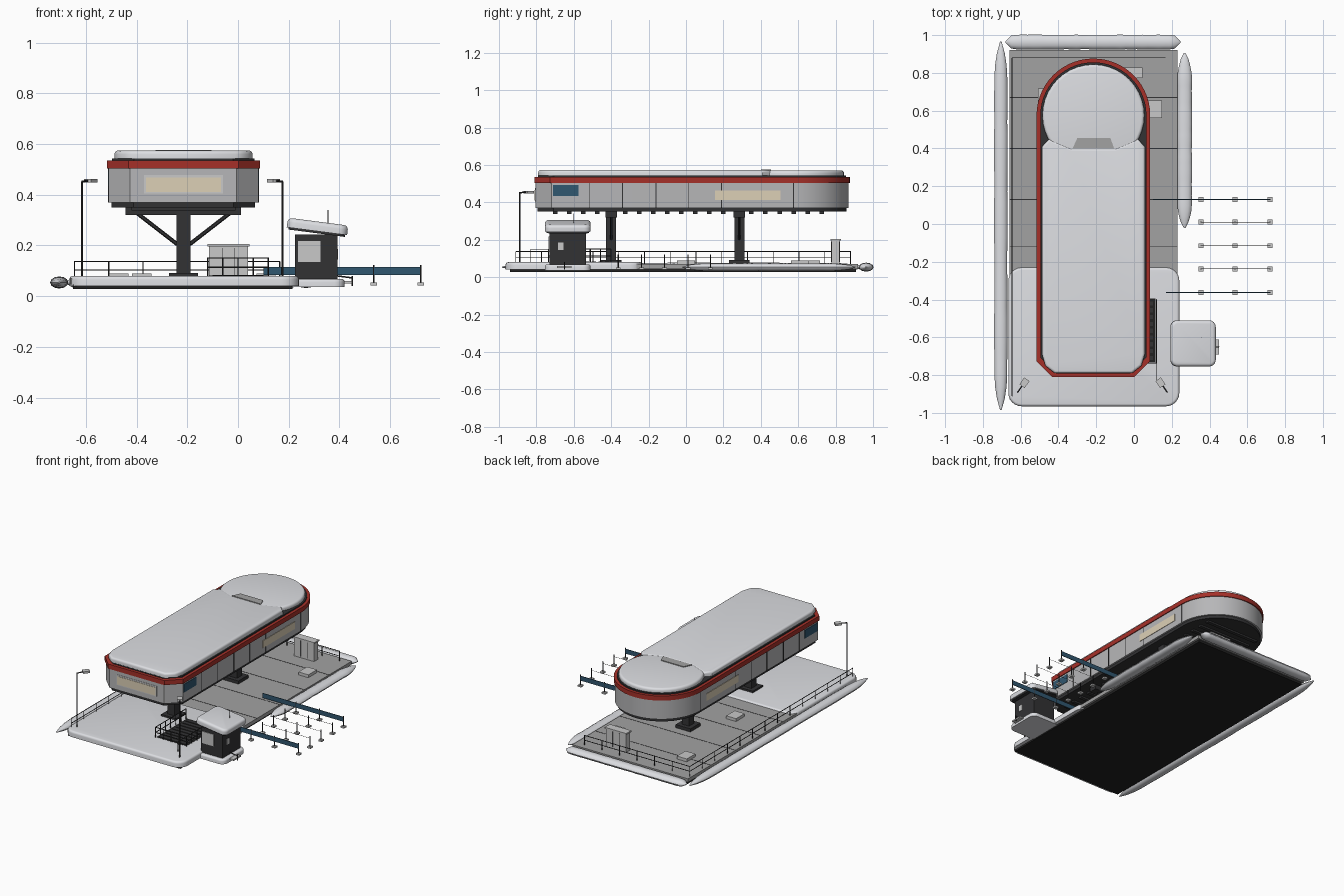
import bpy, bmesh, math, random
from mathutils import Vector, Matrix

if "Cube" in bpy.data.objects:
    bpy.data.objects.remove(bpy.data.objects["Cube"])

random.seed(4)


def material(name, r, g, b):
    m = bpy.data.materials.new(name)
    m.diffuse_color = (r, g, b, 1)
    m.use_nodes = True
    m.node_tree.nodes["Principled BSDF"].inputs["Base Color"].default_value = m.diffuse_color
    return m


SNOW = material("snow", 0.72, 0.73, 0.76)
DECK = material("deck grey", 0.36, 0.36, 0.36)
WALL = material("wall grey", 0.47, 0.47, 0.48)
PALE = material("pale metal", 0.58, 0.58, 0.58)
RED = material("red band", 0.38, 0.03, 0.022)
CREAM = material("cream window", 0.72, 0.63, 0.47)
BLUE = material("blue panel", 0.03, 0.095, 0.16)
DARK = material("dark steel", 0.032, 0.032, 0.034)
BLACK = material("black underside", 0.015, 0.015, 0.015)


def finish(name, bm, mat, smooth=False):
    bmesh.ops.recalc_face_normals(bm, faces=bm.faces)
    me = bpy.data.meshes.new(name)
    bm.to_mesh(me)
    bm.free()
    me.materials.append(mat)
    ob = bpy.data.objects.new(name, me)
    bpy.context.collection.objects.link(ob)
    if smooth:
        bpy.ops.object.select_all(action='DESELECT')
        ob.select_set(True)
        bpy.context.view_layer.objects.active = ob
        bpy.ops.object.shade_smooth_by_angle(angle=math.radians(40))
    return ob


def boxes(name, mat, *spans):
    """Each span is (x0, x1, y0, y1, z0, z1)."""
    bm = bmesh.new()
    for x0, x1, y0, y1, z0, z1 in spans:
        m = Matrix.Translation(((x0 + x1) / 2, (y0 + y1) / 2, (z0 + z1) / 2))
        bmesh.ops.create_cube(bm, size=1, matrix=m @ Matrix.Diagonal((x1 - x0, y1 - y0, z1 - z0, 1)))
    return finish(name, bm, mat)


def rods(name, mat, radius, pairs, sides=6):
    bm = bmesh.new()
    for p, q in pairs:
        p, q = Vector(p), Vector(q)
        d = q - p
        m = Matrix.Translation((p + q) / 2) @ d.to_track_quat('Z', 'Y').to_matrix().to_4x4()
        bmesh.ops.create_cone(bm, cap_ends=True, segments=sides, radius1=radius, radius2=radius,
                              depth=d.length, matrix=m)
    return finish(name, bm, mat)


def prism(name, mat, outline, z0, z1, bevel=0, smooth=True):
    bm = bmesh.new()
    f = bm.faces.new([bm.verts.new((x, y, z0)) for x, y in outline])
    top = bmesh.ops.extrude_face_region(bm, geom=[f])
    bmesh.ops.translate(bm, vec=(0, 0, z1 - z0), verts=[v for v in top['geom'] if isinstance(v, bmesh.types.BMVert)])
    if bevel:
        edges = [e for e in bm.edges if all(v.co.z > z1 - 1e-5 for v in e.verts)]
        bmesh.ops.bevel(bm, geom=edges, offset=bevel, segments=4, profile=0.5, affect='EDGES')
    return finish(name, bm, mat, smooth)


def rounded(x0, x1, y0, y1, r, n=6):
    pts = []
    for i, (cx, cy) in enumerate([(x1 - r, y1 - r), (x0 + r, y1 - r), (x0 + r, y0 + r), (x1 - r, y0 + r)]):
        for k in range(n + 1):
            a = (i + k / n) * math.pi / 2
            pts.append((cx + r * math.cos(a), cy + r * math.sin(a)))
    return pts


CX = -0.215


def body(inset=0.0, r=0.295):
    """Plan with a chamfered front and a half-round back."""
    w, f, c = r - inset, -0.805 + inset, 0.085
    pts = [(CX - w, f + c), (CX - w + c, f), (CX + w - c, f), (CX + w, f + c)]
    return pts + [(CX + w * math.cos(a), 0.575 + w * math.sin(a)) for a in
                  (math.pi * k / 28 for k in range(29))]


def bank(name, p, q, width, z0, z1, taper):
    """Ploughed snow ridge with tapered ends."""
    p, q = Vector(p), Vector(q)
    side = (q - p).normalized().cross(Vector((0, 0, 1)))
    bm, rings, n, s = bmesh.new(), [], 32, 12
    for i in range(n + 1):
        t = i / n
        k = min(1, 0.12 + (min(t, 1 - t) / taper) ** 0.6) * random.uniform(0.93, 1.0)
        c = p.lerp(q, t) + Vector((0, 0, (z0 + z1) / 2))
        rings.append([bm.verts.new(c + side * (math.cos(a) * k * width / 2)
                                   + Vector((0, 0, math.sin(a) * k * (z1 - z0) / 2)))
                      for a in (math.tau * j / s for j in range(s))])
    for a, b in zip(rings, rings[1:]):
        for j in range(s):
            bm.faces.new((a[j], a[(j + 1) % s], b[(j + 1) % s], b[j]))
    bm.faces.new(rings[0])
    bm.faces.new(rings[-1])
    return finish(name, bm, SNOW, True)


# Platform, seams, snow cover and banks
boxes("platform_base", BLACK, (-0.65, 0.215, -0.94, 0.91, 0.028, 0.045))
boxes("platform_deck", DECK, (-0.66, 0.23, -0.93, 0.92, 0.045, 0.07))
boxes("deck_seams", DARK, *[(-0.66, 0.23, y - 0.002, y + 0.002, 0.069, 0.071) for y in (0.67, 0.4, 0.13, -0.12)])
prism("front_snow", SNOW, rounded(-0.665, 0.24, -0.965, -0.23, 0.07), 0.04, 0.08, 0.014)
bank("left_snow_bank", (-0.705, -0.985, 0), (-0.705, 0.965, 0), 0.072, 0.03, 0.078, 0.1)
bank("back_snow_bank", (-0.68, 0.963, 0), (0.245, 0.963, 0), 0.08, 0.03, 0.078, 0.05)
bank("right_snow_bank", (0.268, -0.02, 0), (0.268, 0.905, 0), 0.08, 0.032, 0.075, 0.14)

# Raised hall
prism("hall_floor", DARK, body(0.012), 0.35, 0.37)
prism("hall_walls", WALL, body(), 0.37, 0.503)
prism("red_fascia", RED, body(-0.006), 0.503, 0.535)
prism("roof_deck", DARK, body(0.014), 0.53, 0.543)
prism("roof_patch", DECK, [(-0.325, 0.40), (-0.105, 0.40), (-0.125, 0.455), (-0.30, 0.455)], 0.56, 0.576, smooth=False)
slab = [(-0.487, -0.69), (-0.47, -0.75), (-0.42, -0.79), (-0.01, -0.79), (0.04, -0.75), (0.057, -0.69),
        (0.057, 0.41), (0.02, 0.45), (-0.1, 0.40), (-0.33, 0.40), (-0.45, 0.45), (-0.487, 0.41)]
prism("roof_snow_long", SNOW, slab, 0.543, 0.574, 0.014)
disc = [(CX + 0.27 * math.cos(math.tau * k / 40), 0.575 + 0.27 * math.sin(math.tau * k / 40)) for k in range(40)]
prism("roof_snow_round", SNOW, disc, 0.543, 0.571, 0.016)

# Windows, side signs and wall seams, as thin plates
sides = (CX - 0.296, CX + 0.296)
boxes("front_window_frame", PALE, (-0.37, -0.06, -0.807, -0.80, 0.405, 0.477))
boxes("front_window", CREAM, (-0.362, -0.068, -0.809, -0.80, 0.411, 0.467))
boxes("side_windows", CREAM, *[(x - 0.002, x + 0.002, 0.155, 0.505, 0.413, 0.463) for x in sides])
boxes("side_signs", BLUE, *[(x - 0.002, x + 0.002, -0.712, -0.575, 0.435, 0.492) for x in sides])
boxes("wall_seams", DARK, *[(x - 0.001, x + 0.001, y - 0.002, y + 0.002, 0.37, 0.503)
                            for x in sides for y in (-0.515, -0.34, -0.16, 0.015, 0.19, 0.575)])

# Floor joists, columns, head beams and braces
boxes("floor_joists", DARK, *[(-0.42, -0.01, y - 0.012, y + 0.012, 0.338, 0.352)
                              for y in (-0.7 + 0.075 * k for k in range(20))])
COLUMNS = (-0.4, 0.285)
boxes("columns", DARK, *[(-0.242, -0.188, y - 0.027, y + 0.027, 0.08, 0.345) for y in COLUMNS])
boxes("column_feet", DARK, *[(-0.272, -0.158, y - 0.055, y + 0.055, 0.068, 0.092) for y in COLUMNS])
boxes("head_beams", DARK, *[(-0.443, 0.012, y - 0.03, y + 0.03, 0.32, 0.35) for y in COLUMNS])
rods("column_braces", DARK, 0.008, [((CX + s * 0.025, y, 0.205), (CX + s * 0.18, y, 0.325))
                                    for y in COLUMNS for s in (-1, 1)])


# Railings
def railing(name, pts, z0, z1, count, r=0.0025):
    pairs = []
    for (ax, ay), (bx, by) in zip(pts, pts[1:]):
        n = max(1, round(math.dist((ax, ay), (bx, by)) / count))
        for z in (z1, (z0 + z1) / 2):
            pairs.append(((ax, ay, z), (bx, by, z)))
        for k in range(n + 1):
            x, y = ax + (bx - ax) * k / n, ay + (by - ay) * k / n
            pairs.append(((x, y, z0), (x, y, z1)))
    rods(name, DARK, r, pairs, 5)


railing("deck_railing", [(-0.645, -0.91), (-0.645, 0.88), (0.165, 0.88)], 0.07, 0.137, 0.14)
railing("stair_railing", [(-0.12, -0.4), (-0.12, -0.735), (0.12, -0.735), (0.12, -0.4)], 0.078, 0.15, 0.06, 0.003)
rods("entry_handrail", DARK, 0.002, [((0.12, -0.83, 0.15), (0.12, -0.73, 0.15)), ((0.12, -0.83, 0.08), (0.12, -0.83, 0.15))])

# Stair opening with treads
boxes("stair_opening", BLACK, (-0.115, 0.115, -0.73, -0.395, 0.075, 0.0815))
boxes("stair_treads", DARK, *[(-0.1, 0.1, y, y + 0.022, 0.08, 0.084) for y in (-0.72 + 0.036 * k for k in range(9))])

# Cabinet and low deck hatches
boxes("cabinet", PALE, (-0.115, 0.04, 0.778, 0.822, 0.07, 0.195))
boxes("cabinet_cap", PALE, (-0.12, 0.045, 0.772, 0.828, 0.195, 0.205))
boxes("cabinet_seams", DARK, *[(x - 0.001, x + 0.001, 0.776, 0.824, 0.08, 0.19) for x in (-0.063, -0.012)])
boxes("deck_hatches", PALE, *[(x - 0.038, x + 0.038, y - 0.047, y + 0.047, 0.07, 0.09)
                              for x, y in ((0.11, 0.608), (-0.47, 0.67), (-0.38, 0.0))])

# Lamp posts, mirrored about the hall axis
for s, tag in ((-1, "left"), (1, "right")):
    px = -0.22 + s * 0.395
    rods(tag + "_lamp_post", DARK, 0.004, [((px, -0.89, 0.07), (px, -0.89, 0.452)),
                                           ((px, -0.89, 0.452), (px - s * 0.03, -0.845, 0.455))])
    head = boxes(tag + "_lamp_head", PALE, (-0.022, 0.022, -0.017, 0.017, -0.007, 0.007))
    head.location = (px - s * 0.035, -0.84, 0.455)
    head.rotation_euler.z = s * math.radians(-55)

# Ticket kiosk with a sloping snowy roof
prism("kiosk_snow_pad", SNOW, rounded(0.2, 0.42, -0.755, -0.51, 0.04), 0.036, 0.068, 0.012)
boxes("kiosk_body", DARK, (0.225, 0.392, -0.73, -0.535, 0.06, 0.243))
boxes("kiosk_windows", PALE, (0.237, 0.325, -0.734, -0.728, 0.135, 0.217),
      (0.39, 0.395, -0.685, -0.655, 0.145, 0.185))
boxes("kiosk_counter", PALE, (0.39, 0.45, -0.69, -0.612, 0.05, 0.06))
rods("kiosk_counter_rail", DARK, 0.003, [((0.39, -0.65, 0.08), (0.45, -0.65, 0.072)), ((0.45, -0.65, 0.04), (0.45, -0.65, 0.08))])
for name, mat, inset, z0, z1, bev in (("kiosk_roof", DARK, 0.008, -0.022, -0.012, 0),
                                      ("kiosk_roof_snow", SNOW, 0, -0.014, 0.024, 0.017)):
    roof = prism(name, mat, rounded(-0.12 + inset, 0.12 - inset, -0.122 + inset, 0.122 - inset, 0.035), z0, z1, bev)
    roof.location = (0.313, -0.632, 0.27)
    roof.rotation_euler.y = 0.13
rods("kiosk_antenna", DARK, 0.0015, [((0.355, -0.6, 0.28), (0.355, -0.6, 0.34))])

# Queue posts, belts and blue barrier panels
QX, QY = (0.355, 0.535, 0.72), (0.13, 0.01, -0.115, -0.238, -0.362)
boxes("queue_feet", PALE, *[(x - 0.013, x + 0.013, y - 0.013, y + 0.013, 0.042, 0.053) for x in QX for y in QY])
rods("queue_posts", DARK, 0.003, [((x, y, 0.05), (x, y, 0.122)) for x in QX for y in QY])
rods("queue_belts", DARK, 0.0012, [((0.355, y, 0.108), (0.72, y, 0.108)) for y in QY[1:4]], 4)
boxes("barrier_panels", BLUE, (0.1, 0.72, 0.128, 0.132, 0.083, 0.115), (0.17, 0.72, -0.364, -0.36, 0.083, 0.115))
